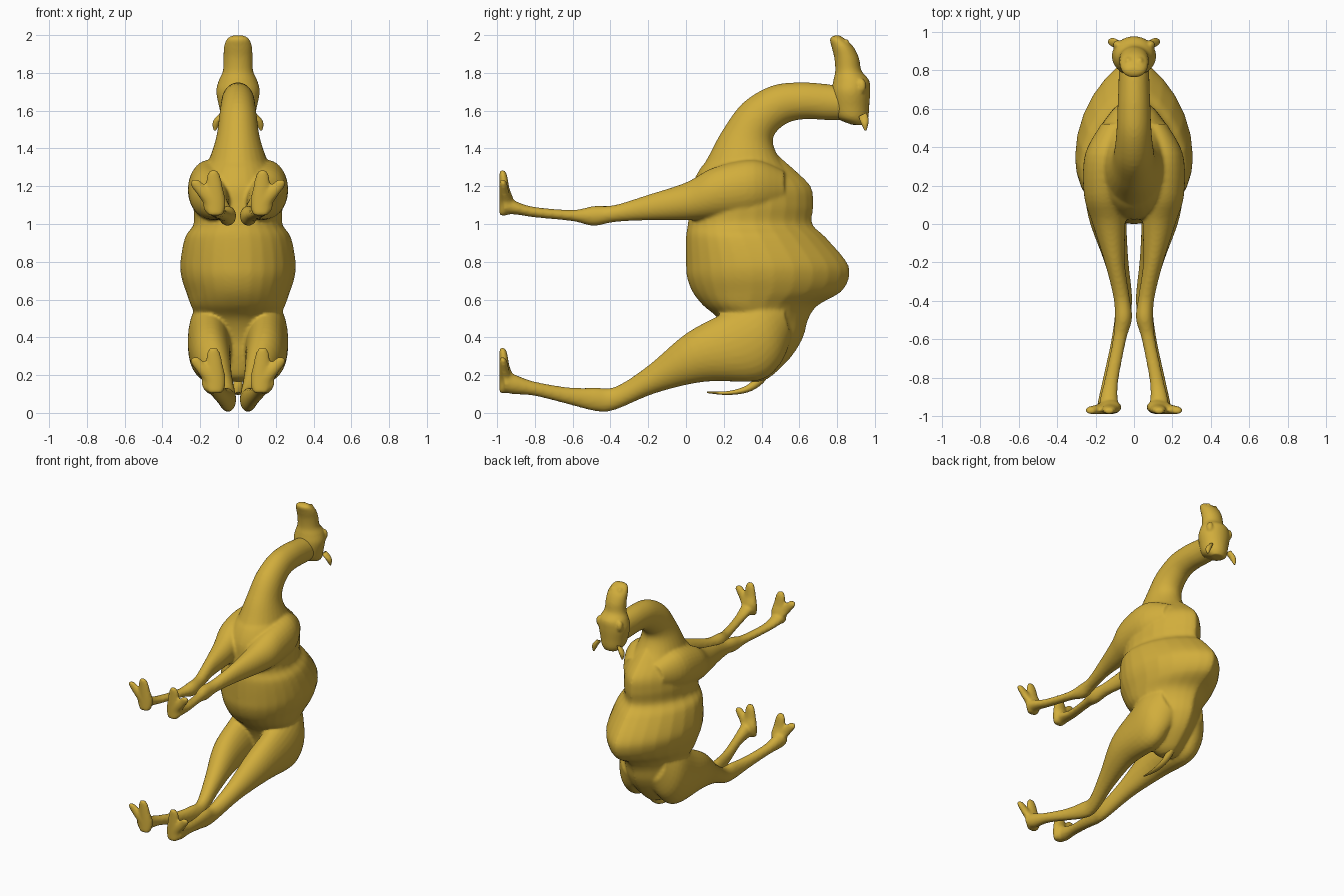
import bpy, bmesh, math
from mathutils import Vector

cube = bpy.data.objects.get("Cube")
if cube:
    bpy.data.objects.remove(cube, do_unlink=True)

gold = bpy.data.materials.new("golden coat")
gold.use_nodes = True
gold.diffuse_color = (0.64, 0.42, 0.045, 1)
gold.node_tree.nodes["Principled BSDF"].inputs["Base Color"].default_value = gold.diffuse_color

SIDES = 28
STEPS = 5


def blend_rings(rings):
    """Catmull-Rom interpolation between neighbouring rings."""
    rings = [Vector(r) for r in rings]
    padded = [rings[0]] + rings + [rings[-1]]
    result = []
    for a, b, c, d in zip(padded, padded[1:], padded[2:], padded[3:]):
        for step in range(STEPS):
            t = step / STEPS
            result.append(0.5 * (2 * b + (c - a) * t + (2 * a - 5 * b + 4 * c - d) * t ** 2
                                 + (3 * b - a - 3 * c + d) * t ** 3))
    result.append(rings[-1])
    return result


def loft(bm, rings, side=1, widest=0.5, taper=1.0):
    """Skin oval rings; each ring is (upper y, upper z, lower y, lower z, centre x, half width)."""
    loops = []
    for uy, uz, ly, lz, x, width in blend_rings(rings):
        upper, lower = Vector((0, uy, uz)), Vector((0, ly, lz))
        middle = lower.lerp(upper, widest)
        loop = []
        for i in range(SIDES):
            angle = math.tau * i / SIDES
            s, c = math.sin(angle), math.cos(angle)
            reach = upper - middle if s > 0 else middle - lower
            if s > 0:
                c = math.copysign(abs(c) ** taper, c)
            point = middle + reach * s
            point.x = side * (x + max(width, 0.002) * c)
            loop.append(bm.verts.new(point))
        loops.append(loop)
    for first, second in zip(loops, loops[1:]):
        for i in range(SIDES):
            j = (i + 1) % SIDES
            bm.faces.new((first[i], first[j], second[j], second[i]))
    bm.faces.new(loops[0])
    bm.faces.new(loops[-1])


def level(rings):
    """Turn (z, low y, high y, half width) into level rings on the centre line."""
    return [(high, z, low, z, 0, width) for z, low, high, width in rings]


def upright(rings):
    """Turn (y, low z, high z, centre x, half width) into rings across a limb."""
    return [(y, high, y, low, x, width) for y, low, high, x, width in rings]


def ball(bm, centre, radii):
    made = bmesh.ops.create_uvsphere(bm, u_segments=16, v_segments=10, radius=1)["verts"]
    bmesh.ops.scale(bm, vec=radii, verts=made)
    bmesh.ops.translate(bm, vec=centre, verts=made)


def finish(name, bm, voxel=0, smoothing=0):
    bmesh.ops.recalc_face_normals(bm, faces=bm.faces)
    for face in bm.faces:
        face.smooth = True
    mesh = bpy.data.meshes.new(name)
    bm.to_mesh(mesh)
    bm.free()
    mesh.materials.append(gold)
    obj = bpy.data.objects.new(name, mesh)
    bpy.context.collection.objects.link(obj)
    if voxel:
        remesh = obj.modifiers.new("merge", 'REMESH')
        remesh.mode = 'VOXEL'
        remesh.voxel_size = voxel
        remesh.use_smooth_shade = True
    if smoothing:
        smooth = obj.modifiers.new("soften", 'SMOOTH')
        smooth.factor = 0.5
        smooth.iterations = smoothing
    return obj


# Torso with hump and rump
body = bmesh.new()
loft(body, level([
    (1.37, .15, .48, .11), (1.3, .08, .56, .17), (1.2, .03, .66, .22),
    (1.1, .02, .675, .235), (1, .01, .67, .235), (.93, 0, .74, .28),
    (.8, 0, .85, .305), (.72, .005, .865, .3), (.64, .035, .82, .275),
    (.57, .09, .7, .25), (.5, .17, .65, .22), (.4, .22, .62, .2),
    (.3, .24, .56, .17), (.2, .27, .46, .1), (.165, .32, .4, .04),
]), widest=0.4, taper=1.5)

# Curved neck
loft(body, [
    (.06, 1.25, .58, 1.25, 0, .19), (.12, 1.36, .5, 1.34, 0, .15),
    (.19, 1.49, .46, 1.43, 0, .115), (.3, 1.64, .48, 1.49, 0, .1),
    (.45, 1.73, .55, 1.54, 0, .09), (.6, 1.75, .64, 1.555, 0, .085),
    (.75, 1.74, .75, 1.55, 0, .08), (.87, 1.72, .87, 1.55, 0, .08),
])

# Limbs, from shoulder or hip down to the ankle
front_leg = upright([
    (.52, 1.1, 1.28, .1, .07), (.36, 1.05, 1.34, .15, .105), (.15, 1.03, 1.3, .155, .105),
    (0, 1.02, 1.22, .13, .085), (-.2, 1.02, 1.155, .1, .052), (-.38, 1.01, 1.1, .065, .042),
    (-.49, .99, 1.095, .055, .045), (-.6, 1.015, 1.075, .075, .035),
    (-.8, 1.035, 1.09, .115, .036), (-.9, 1.05, 1.12, .13, .045), (-.96, 1.05, 1.15, .13, .055),
])
hind_leg = [
    (.48, .66, .56, .4, .1, .09), (.35, .62, .5, .26, .14, .115),
    (.2, .53, .38, .17, .15, .115), (0, .42, .1, .165, .14, .1),
    (-.2, .25, -.16, .105, .095, .065), (-.37, .14, -.38, .015, .055, .045),
    (-.48, .133, -.48, .01, .06, .04), (-.62, .135, -.62, .045, .085, .036),
    (-.8, .165, -.8, .09, .125, .036), (-.9, .2, -.92, .1, .14, .045),
    (-.96, .22, -.96, .11, .14, .055),
]


def toe(heel, spread, length):
    """Flat-soled toe running up from the heel and leaning outward."""
    shape = [(0, -.95, 0, .03), (.1, -.93, .01, .05), (.35, -.915, .1, .055),
             (.6, -.935, .5, .046), (.85, -.945, .9, .037), (.97, -.955, 1, .024), (1, -.965, 1, .01)]
    return [(top, heel + t * length, -.988, heel + t * length, .12 + lean * spread, width)
            for t, top, lean, width in shape]


for side in (1, -1):
    loft(body, front_leg, side)
    loft(body, hind_leg, side)
    for heel in (1.045, .105):
        loft(body, toe(heel, .01, .24), side)
        loft(body, toe(heel, .105, .19), side)
finish("body_and_legs", body, voxel=0.01, smoothing=5)

# Head with narrow muzzle, brows and nostril pads
head = bmesh.new()
loft(head, level([
    (1.525, .88, .95, .05), (1.56, .8, .965, .085), (1.62, .775, .97, .1),
    (1.7, .77, .975, .115), (1.76, .78, .97, .102), (1.81, .79, .93, .08),
    (1.88, .785, .915, .077), (1.94, .77, .885, .074), (1.98, .762, .84, .058),
    (1.998, .785, .815, .03),
]))
for side in (1, -1):
    ball(head, (side * .085, .93, 1.73), (.025, .025, .04))
    ball(head, (side * .03, .845, 1.955), (.02, .022, .025))
finish("head", head, voxel=0.008, smoothing=4)

# Ears
for side, label in ((1, "left"), (-1, "right")):
    ear = bmesh.new()
    loft(ear, [
        (.955, 1.59, .915, 1.57, .085, .015), (.965, 1.56, .92, 1.55, .105, .02),
        (.965, 1.53, .93, 1.525, .117, .018), (.955, 1.495, .945, 1.495, .122, .006),
    ], side)
    finish(label + "_ear", ear)

# Thin curled tail
tail = bmesh.new()
loft(tail, [
    (.46, .24, .38, .22, 0, .03), (.41, .16, .36, .18, 0, .025),
    (.33, .11, .31, .14, 0, .022), (.22, .095, .22, .115, 0, .018),
    (.11, .105, .11, .112, 0, .005),
])
finish("tail", tail)
